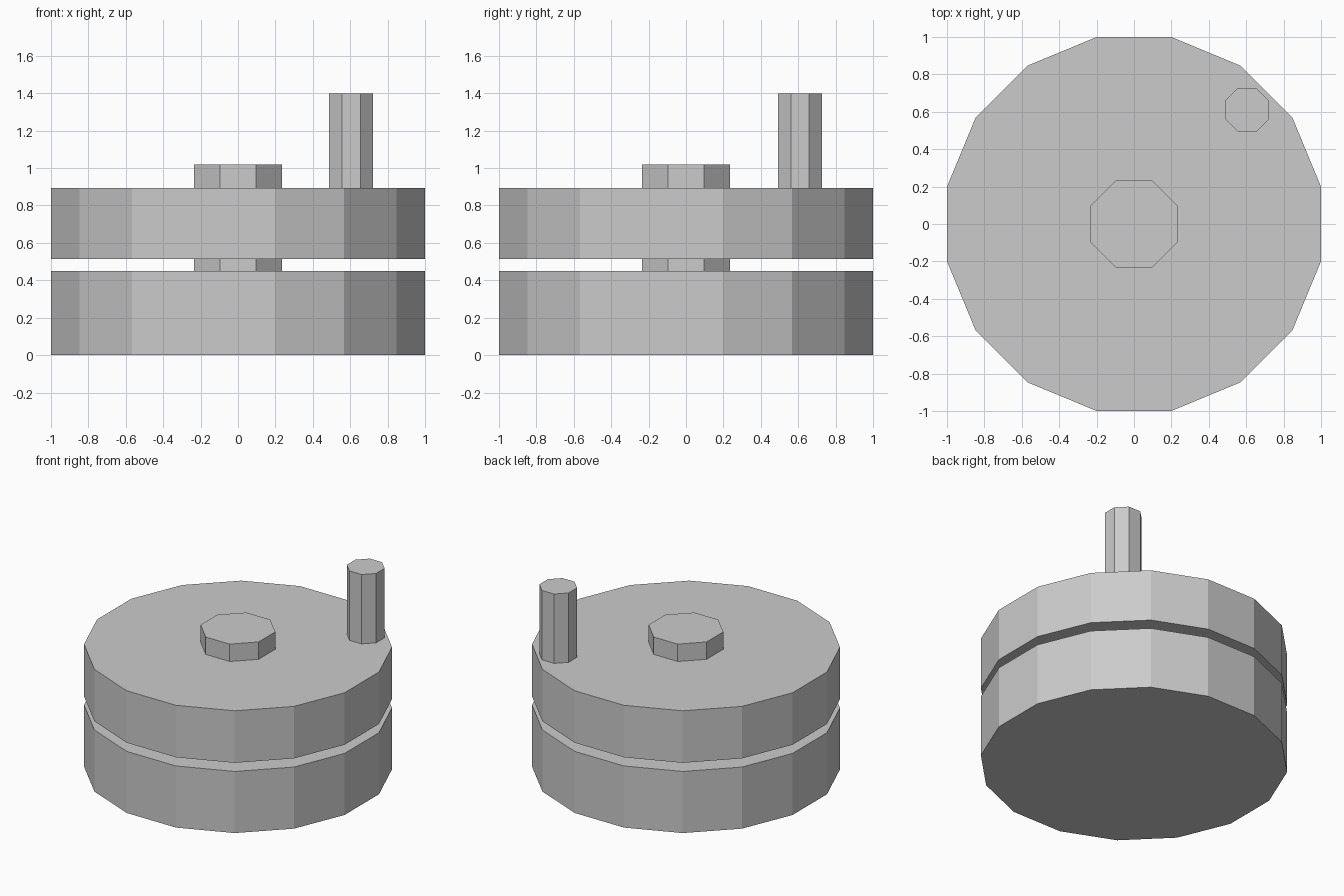
import bpy
from math import pi, cos

if "Cube" in bpy.data.objects:
    bpy.data.objects.remove(bpy.data.objects["Cube"])


def prism(name, sides, apothem, z0, z1, x=0.0, y=0.0):
    """Upright regular prism with flat sides facing the x and y axes."""
    bpy.ops.mesh.primitive_cylinder_add(
        vertices=sides, radius=apothem / cos(pi / sides), depth=z1 - z0,
        location=(x, y, (z0 + z1) / 2), rotation=(0, 0, pi / sides))
    obj = bpy.context.object
    obj.name = name
    bpy.ops.object.transform_apply(location=False, rotation=True, scale=True)
    return obj


# Two stacked millstones with a thin gap between them
prism("lower_stone", 16, 1.0, 0.0, 0.45)
prism("upper_stone", 16, 1.0, 0.513, 0.893)

# Central axle, seated in the lower stone and passing through the upper one
prism("axle", 8, 0.234, 0.43, 1.02)

# Turning handle near the rim
prism("handle", 8, 0.118, 0.87, 1.40, 0.605, 0.61)
